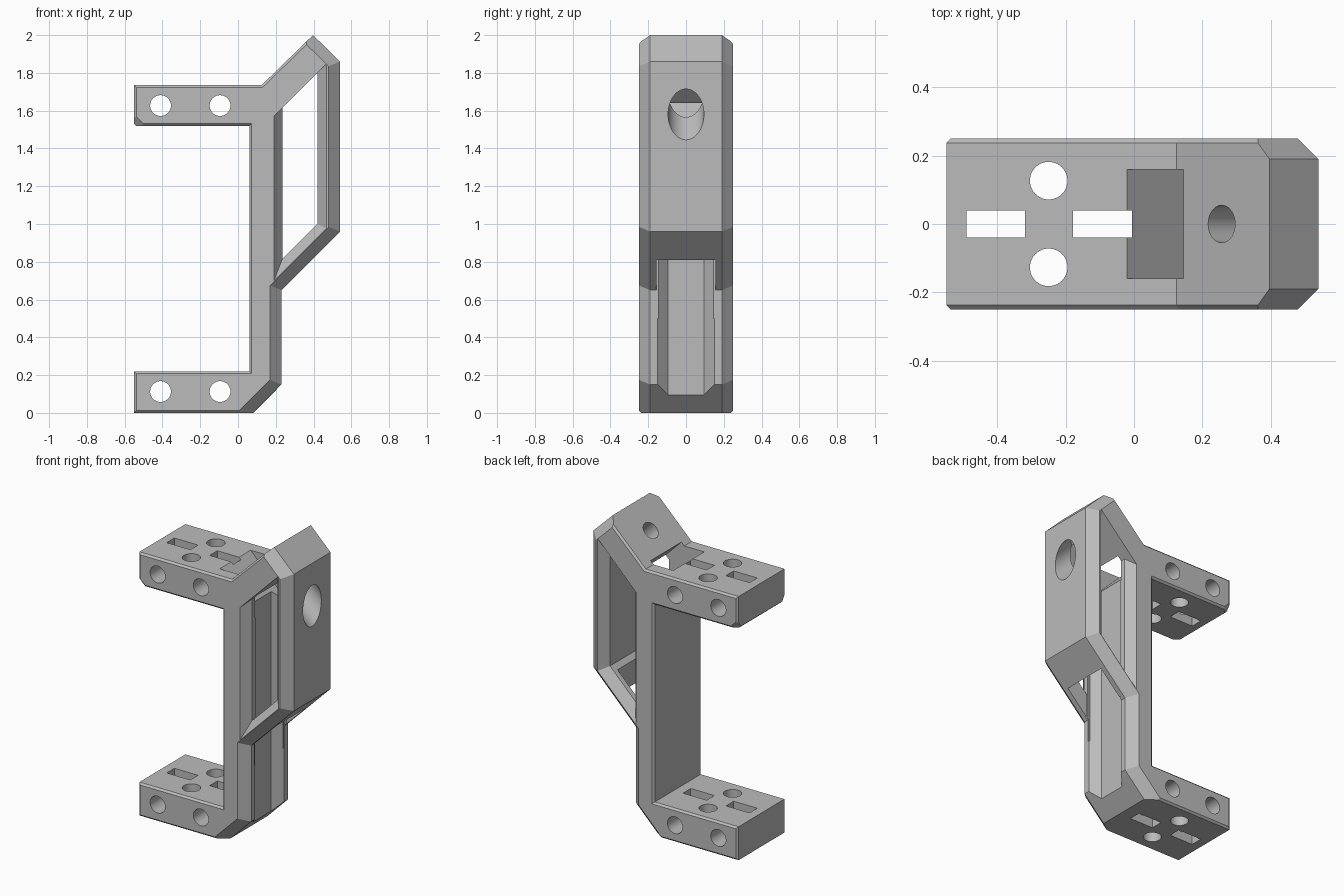
import bpy, bmesh, math
from mathutils import Matrix, Vector

if "Cube" in bpy.data.objects:
    bpy.data.objects.remove(bpy.data.objects["Cube"], do_unlink=True)

grey = bpy.data.materials.new("plain_grey")
grey.use_nodes = True
colour = (0.5, 0.5, 0.5, 1)
grey.diffuse_color = colour
grey.node_tree.nodes["Principled BSDF"].inputs["Base Color"].default_value = colour


def make_object(name, bm):
    bmesh.ops.recalc_face_normals(bm, faces=bm.faces)
    mesh = bpy.data.meshes.new(name)
    bm.to_mesh(mesh)
    bm.free()
    mesh.materials.append(grey)
    obj = bpy.data.objects.new(name, mesh)
    bpy.context.collection.objects.link(obj)
    return obj


def inset(points, offsets):
    """Move each edge of a counter-clockwise outline inwards by its own offset."""
    lines = []
    for i, p in enumerate(points):
        p, q = Vector(p), Vector(points[(i + 1) % len(points)])
        d = (q - p).normalized()
        n = Vector((-d.y, d.x))
        lines.append((p + n * offsets[i], d))
    result = []
    for i, (p, d) in enumerate(lines):
        o, e = lines[i - 1]
        w = p - o
        result.append(o + e * (w.cross(d) / e.cross(d)))
    return result


def loft(name, sections, axis="Y"):
    """Skin a list of (level, outline) along one axis."""
    bm = bmesh.new()
    rings = []
    for level, outline in sections:
        rings.append([bm.verts.new((a, level, b) if axis == "Y" else (a, b, level))
                      for a, b in outline])
    bm.faces.new(rings[0])
    bm.faces.new(rings[-1])
    count = len(rings[0])
    for low, high in zip(rings, rings[1:]):
        for i in range(count):
            j = (i + 1) % count
            bm.faces.new((low[i], low[j], high[j], high[i]))
    return make_object(name, bm)


def box(name, x0, x1, y0, y1, z0, z1):
    outline = [(x0, z0), (x1, z0), (x1, z1), (x0, z1)]
    return loft(name, [(y0, outline), (y1, outline)])


def rod(name, start, end, radius):
    start, end = Vector(start), Vector(end)
    d = end - start
    bm = bmesh.new()
    turn = Matrix.Translation((start + end) / 2) @ d.to_track_quat("Z", "Y").to_matrix().to_4x4()
    bmesh.ops.create_cone(bm, cap_ends=True, segments=48, radius1=radius,
                          radius2=radius, depth=d.length, matrix=turn)
    return make_object(name, bm)


# Bracket body: side outline with the chamfer width of the edge that follows
S, M, L = 0.012, 0.035, 0.06
body = [(-.55, 0, S), (.08, 0, L), (.23, .15, L), (.23, .65, L), (.54, .96, L),
        (.54, 1.86, L), (.397, 2.0, S), (.125, 1.735, S), (-.55, 1.735, S),
        (-.55, 1.53, M), (-.54, 1.52, S), (.06, 1.52, S), (.06, .22, S), (-.55, .22, S)]
outline = [(x, z) for x, z, c in body]
levels = [-.25, -.238, -.215, -.19, .19, .215, .238, .25]
bracket = loft("bracket_body", [
    (y, inset(outline, [max(0, c - (.25 - abs(y))) for x, z, c in body])) for y in levels])

cutters = []

# Side window, flared towards both faces except along its top
window = [(.235, .815), (.42, 1.0), (.42, 1.8), (.235, 1.615)]
flare = (.05, .048, 0, .045)
cutters.append(loft("window_cutter", [
    (y, inset(window, [-f * t for f in flare]))
    for y, t in ((-.26, 1.17), (-.19, 0), (.19, 0), (.26, 1.17))]))

# Channel up the post, and its opening through the lower diagonal
channel = [(.175, -.095), (.245, -.165), (.245, .165), (.175, .095)]
cutters.append(loft("channel_cutter", [(-.05, channel), (1.58, channel)], "Z"))
cutters.append(box("diagonal_opening_cutter", .225, .39, -.155, .155, .5, 1.1))

# Slanted passage from the channel to the top of the upper arm
passage = [(-.12, 1.835), (.24, 1.475), (.28, 1.62), (.04, 1.86)]
cutters.append(loft("passage_cutter", [(-.16, passage), (.16, passage)]))

# Slots and holes in both arms
for x in (-.405, -.0925):
    cutters.append(box("slot_cutter", x - .086, x + .086, -.04, .04, -.1, 1.85))
for y in (-.127, .127):
    cutters.append(rod("arm_hole_cutter", (-.25, y, -.1), (-.25, y, 1.85), .055))
for x in (-.41, -.095):
    for z in (.113, 1.627):
        cutters.append(rod("side_hole_cutter", (x, -.3, z), (x, .3, z), .055))

# Diagonal screw hole with a wider access hole through the outer wall
cutters.append(rod("screw_hole_cutter", (.15, 0, 1.97), (.41, 0, 1.71), .055))
cutters.append(rod("access_hole_cutter", (.39, 0, 1.73), (.7, 0, 1.42), .095))

bpy.context.view_layer.objects.active = bracket
bracket.select_set(True)
for cutter in cutters:
    cutter.hide_render = True
    cut = bracket.modifiers.new(cutter.name, "BOOLEAN")
    cut.operation = "DIFFERENCE"
    cut.solver = "EXACT"
    cut.object = cutter
    bpy.ops.object.modifier_apply(modifier=cut.name)
    bpy.data.objects.remove(cutter, do_unlink=True)
bpy.ops.object.shade_smooth_by_angle(angle=math.radians(25))
